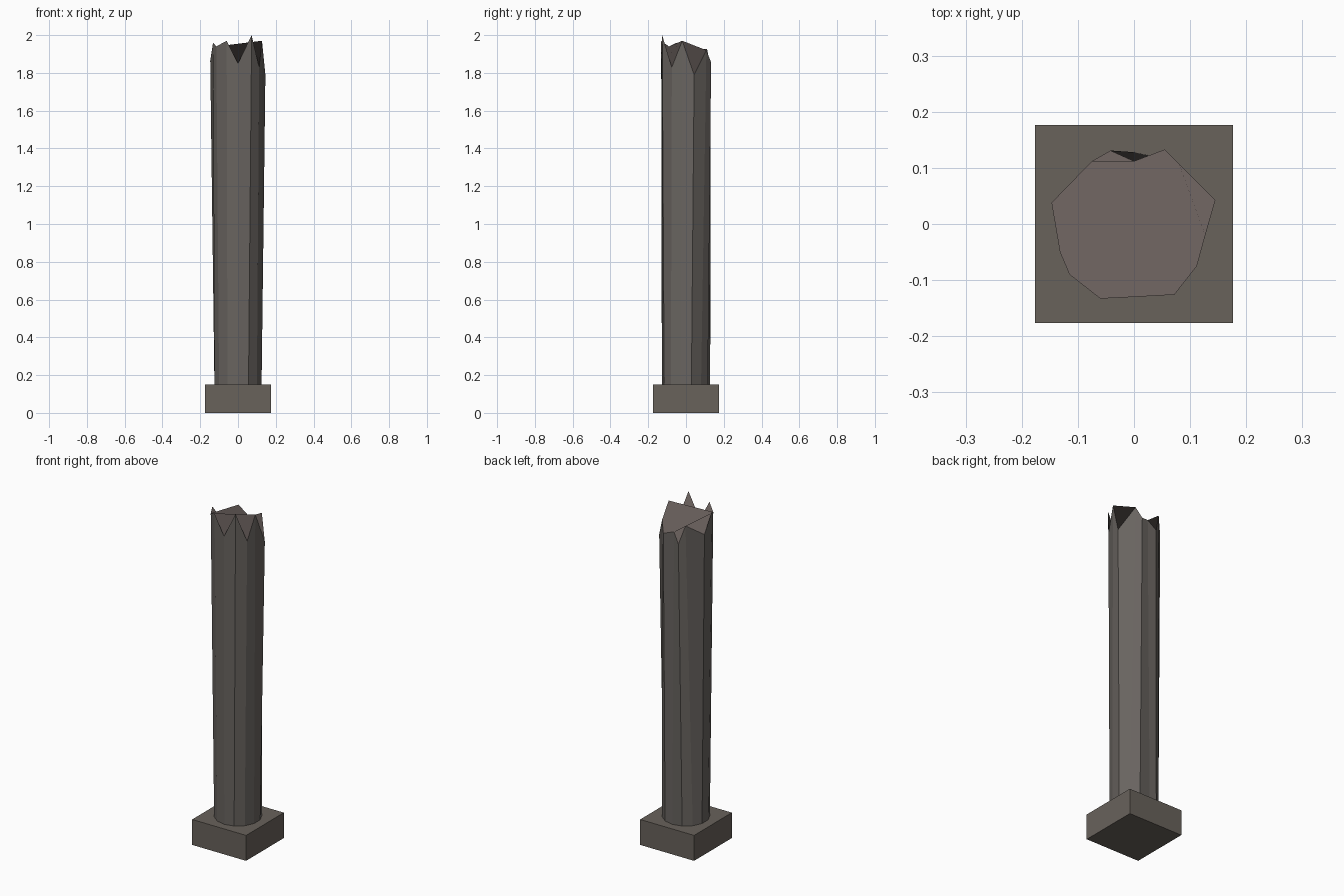
import bpy, bmesh, math

if "Cube" in bpy.data.objects:
    bpy.data.objects.remove(bpy.data.objects["Cube"])


def material(name, color):
    m = bpy.data.materials.new(name)
    m.diffuse_color = (*color, 1)
    m.use_nodes = True
    m.node_tree.nodes["Principled BSDF"].inputs["Base Color"].default_value = m.diffuse_color
    return m


def add_object(name, bm, mats):
    bmesh.ops.recalc_face_normals(bm, faces=bm.faces)
    me = bpy.data.meshes.new(name)
    bm.to_mesh(me)
    bm.free()
    for m in mats:
        me.materials.append(m)
    ob = bpy.data.objects.new(name, me)
    bpy.context.collection.objects.link(ob)
    return ob


base_stone = material("base stone", (0.140, 0.122, 0.105))
shaft_stone = material("shaft stone", (0.140, 0.127, 0.116))
broken_stone = material("broken stone", (0.150, 0.122, 0.114))

# Square plinth
HALF, BASE_H = 0.176, 0.15
bm = bmesh.new()
bmesh.ops.create_cube(bm, size=1)
for v in bm.verts:
    v.co = (v.co.x * 2 * HALF, v.co.y * 2 * HALF, (v.co.z + 0.5) * BASE_H)
add_object("plinth", bm, [base_stone])

# Shaft flaring upward to a jagged rim of alternating valleys and peaks
RIM = [(0, -0.13, 1.85), (0.072, -0.126, 2.0), (0.112, -0.075, 1.83),
       (0.127, -0.02, 1.97), (0.145, 0.043, 1.79), (0.08, 0.108, 1.92),
       (0.055, 0.133, 1.855), (0.0, 0.112, 1.87), (-0.042, 0.131, 1.815),
       (-0.075, 0.112, 1.925), (-0.147, 0.038, 1.865), (-0.132, -0.05, 1.96),
       (-0.115, -0.09, 1.94), (-0.06, -0.133, 1.97)]
N, R = len(RIM), 0.128
bm = bmesh.new()
foot = []
for i in range(N):
    a = -math.pi / 2 + 2 * math.pi * i / N
    foot.append(bm.verts.new((R * math.cos(a), R * math.sin(a), BASE_H)))
rim = [bm.verts.new(p) for p in RIM]
for i in range(N):
    j = (i + 1) % N
    bm.faces.new((foot[i], foot[j], rim[j], rim[i]))
bm.faces.new(foot[::-1])
# Broken top surface
bm.faces.new(rim).material_index = 1
add_object("broken_shaft", bm, [shaft_stone, broken_stone])
